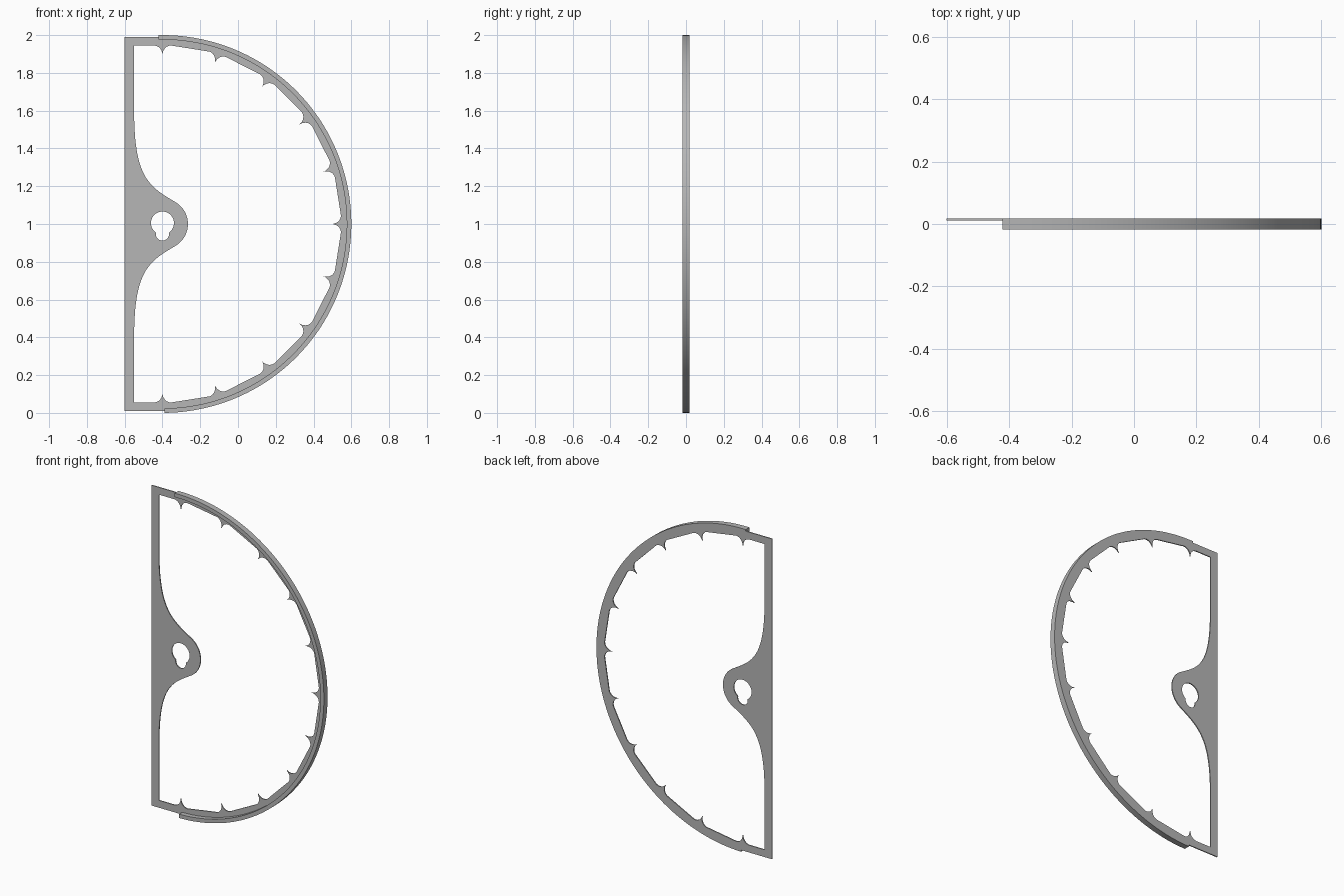
import bpy, bmesh, math
from mathutils import Vector
from mathutils.geometry import interpolate_bezier

cube = bpy.data.objects.get("Cube")
if cube:
    bpy.data.objects.remove(cube, do_unlink=True)

CX, CZ = -0.4, 1.0            # centre of the half round
BACK, FRONT, WEB = 0.018, -0.018, 0.0115
RIM_IN, RIM_OUT = 0.976, 1.0
TOP_END, LOW_END = 91.2, -89.4  # rim end angles

grey = bpy.data.materials.new("grey")
grey.use_nodes = True
colour = (0.47, 0.47, 0.47, 1)
grey.diffuse_color = colour
grey.node_tree.nodes["Principled BSDF"].inputs["Base Color"].default_value = colour


def arc(r, start, end, n, dz=0.0):
    """Points on a circle about the centre, angles in degrees."""
    angles = [math.radians(start + (end - start) * i / n) for i in range(n + 1)]
    return [(CX + r * math.cos(a), CZ + dz + r * math.sin(a)) for a in angles]


def flat_part(name, loops, y0, y1):
    """Fill outlines (first outer, rest holes) and extrude along y."""
    bm = bmesh.new()
    edges = []
    for loop in loops:
        vs = [bm.verts.new((x, y0, z)) for x, z in loop]
        edges += [bm.edges.new((v, vs[i - 1])) for i, v in enumerate(vs)]
    bmesh.ops.triangle_fill(bm, edges=edges, use_beauty=True, normal=(0, -1, 0))
    ext = bmesh.ops.extrude_face_region(bm, geom=bm.faces[:], use_keep_orig=True)
    moved = [g for g in ext["geom"] if isinstance(g, bmesh.types.BMVert)]
    bmesh.ops.translate(bm, verts=moved, vec=(0, y1 - y0, 0))
    bmesh.ops.recalc_face_normals(bm, faces=bm.faces[:])
    mesh = bpy.data.meshes.new(name)
    bm.to_mesh(mesh)
    bm.free()
    mesh.materials.append(grey)
    obj = bpy.data.objects.new(name, mesh)
    bpy.context.collection.objects.link(obj)
    bpy.ops.object.select_all(action="DESELECT")
    obj.select_set(True)
    bpy.context.view_layer.objects.active = obj
    bpy.ops.object.shade_smooth_by_angle(angle=math.radians(30))
    return obj


def tooth(angle, half=0.045, tip=0.895, height=0.05, n=6):
    """Pointed tooth with hollow flanks, aimed at the centre."""
    a = math.radians(angle)
    radial = Vector((math.cos(a), math.sin(a)))
    along = Vector((-radial.y, radial.x))
    pts = []
    for i in range(-n, n + 1):
        s = math.pi / 2 * (1 - abs(i) / n)
        t = math.copysign(half * (1 - math.sin(s)), -i)
        p = Vector((CX, CZ)) + along * t + radial * (tip + height * math.cos(s))
        pts.append((p.x, p.y))
    return pts


# Outer edge of the thin plate, meeting the rim along its inner face
outline = [(-0.6, 0.01), (-0.39, 0.01)]
outline += arc(RIM_IN, LOW_END, TOP_END, 96)
outline += [(-0.42, 1.99), (-0.6, 1.99)]

# Large opening: toothed arc, straight bar and hub bulge
window = [(-0.55, 1.945)]
for k in range(11):
    window += tooth(90 - 18 * k)
window.append((-0.55, 0.055))
flank = interpolate_bezier(Vector((-0.55, 0.6)), Vector((-0.55, 0.25)),
                           Vector((-0.475, 0.2)), Vector((-0.333, 0.117)), 20)
window += [(p.x, CZ - p.y) for p in flank]
window += arc(0.135, -56, 56, 20)
window += [(p.x, CZ + p.y) for p in reversed(flank)]

# Keyhole: round hole with a smaller lobe below
keyhole = arc(0.061, -56, 236, 32, 0.005) + arc(0.035, 172, 368, 20, -0.053)

flat_part("toothed_plate", [outline, window, keyhole], WEB, BACK)

# Deep curved rim
rim = arc(RIM_OUT, LOW_END, TOP_END, 96) + arc(RIM_IN, TOP_END, LOW_END, 96)
flat_part("curved_rim", [rim], FRONT, BACK)
